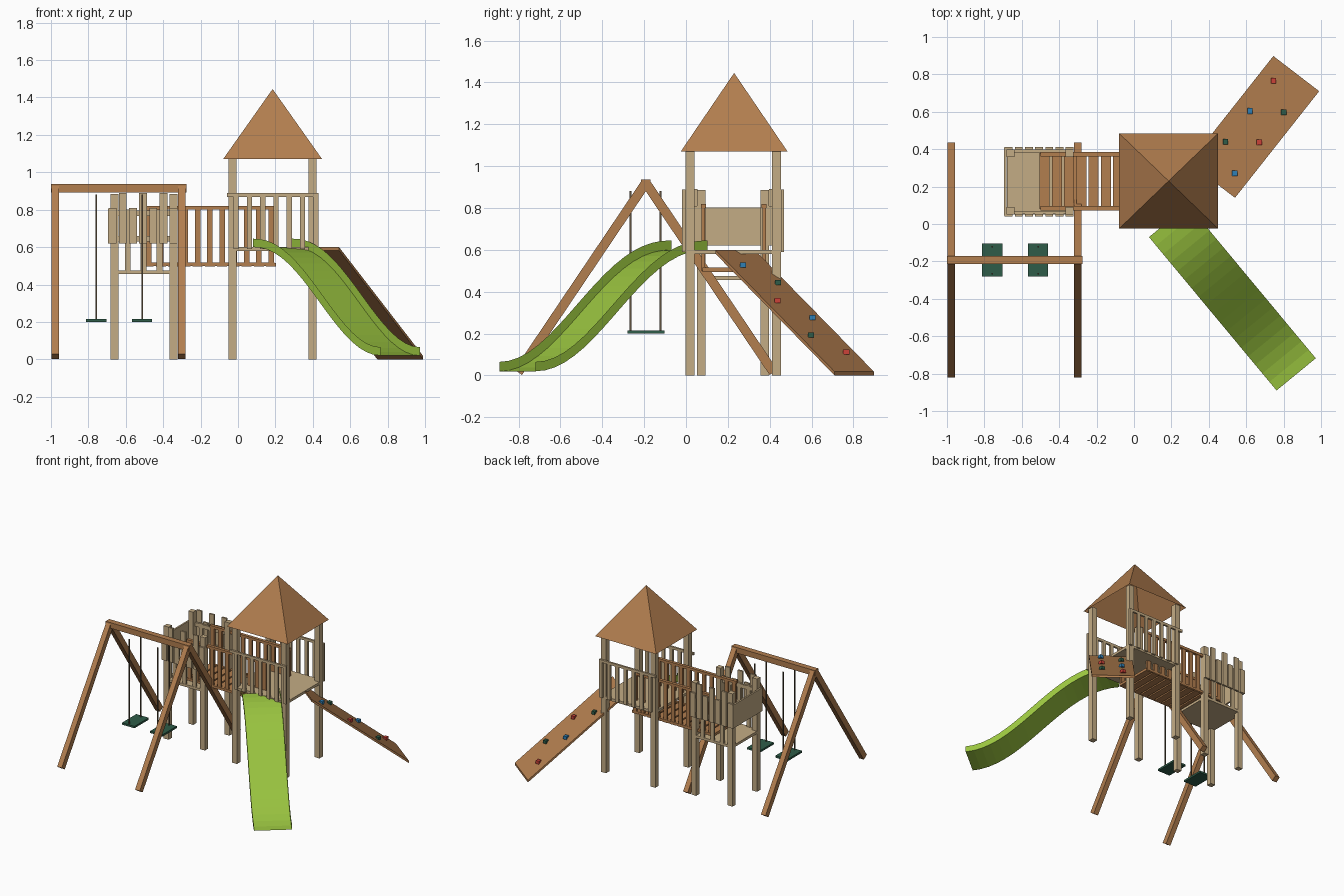
import bpy, bmesh, math
from mathutils import Vector, Matrix

if "Cube" in bpy.data.objects:
    bpy.data.objects.remove(bpy.data.objects["Cube"])


def material(name, rgb):
    m = bpy.data.materials.new(name)
    lin = [((c / 255 + 0.055) / 1.055) ** 2.4 for c in rgb]
    m.diffuse_color = (*lin, 1)
    m.use_nodes = True
    m.node_tree.nodes["Principled BSDF"].inputs["Base Color"].default_value = m.diffuse_color
    return m


TAN = material("pale timber", (196, 172, 133))
WOOD = material("warm timber", (178, 126, 79))
LIME = material("slide green", (153, 195, 63))
SEAT = material("dark green", (46, 92, 72))
ROPE = material("rope brown", (96, 82, 62))
RED = material("hold red", (204, 66, 56))
BLUE = material("hold blue", (46, 128, 182))


def mesh(name, mat, verts, faces):
    me = bpy.data.meshes.new(name)
    me.from_pydata(verts, [], faces)
    me.materials.append(mat)
    ob = bpy.data.objects.new(name, me)
    bpy.context.collection.objects.link(ob)
    return ob


def boxes(name, mat, spans):
    """One object from a list of (x0, x1, y0, y1, z0, z1) boxes."""
    bm = bmesh.new()
    for x0, x1, y0, y1, z0, z1 in spans:
        mat4 = Matrix.Translation(((x0 + x1) / 2, (y0 + y1) / 2, (z0 + z1) / 2)) \
            @ Matrix.Diagonal((x1 - x0, y1 - y0, z1 - z0, 1))
        bmesh.ops.create_cube(bm, size=1, matrix=mat4)
    ob = mesh(name, mat, [], [])
    bm.to_mesh(ob.data)
    bm.free()
    return ob


def oriented_box(name, mat, centre, ax, ay, az, size):
    """Box with its own three axes."""
    ob = boxes(name, mat, [(-size[0] / 2, size[0] / 2, -size[1] / 2, size[1] / 2,
                            -size[2] / 2, size[2] / 2)])
    rot = Matrix((ax, ay, az)).transposed().to_4x4()
    ob.data.transform(Matrix.Translation(centre) @ rot)
    return ob


# Main tower: posts, deck, front and back railings
boxes("tower_posts", TAN, [(x, x + 0.043, y, y + 0.043, 0, 1.09)
                           for x in (-0.05, 0.378) for y in (-0.003, 0.41)])
boxes("tower_deck", TAN, [(-0.05, 0.421, -0.003, 0.453, 0.58, 0.6)])
for side, y, yb in (("front", -0.018, -0.003), ("back", 0.453, 0.438)):
    boxes("tower_rail_" + side, TAN, [(-0.06, 0.43, y, y + 0.015, 0.868, 0.888)])
    boxes("tower_balusters_" + side, TAN,
          [(x - 0.014, x + 0.014, y, y + 0.015, 0.59, 0.87)
           for x in [-0.01 + 0.071 * i for i in range(7)]])

# Pyramid roof, open underneath
mesh("tower_roof", WOOD,
     [(-0.08, -0.025, 1.07), (0.45, -0.025, 1.07), (0.45, 0.485, 1.07),
      (-0.08, 0.485, 1.07), (0.185, 0.23, 1.445)],
     [(i, (i + 1) % 4, 4) for i in range(4)])

# Small tower: posts, deck, stepped pickets and end panel
boxes("lookout_posts", TAN, [(x, x + 0.042, y, y + 0.04, 0, 0.885)
                             for x in (-0.682, -0.366) for y in (0.052, 0.357)])
boxes("lookout_deck", TAN, [(-0.68, -0.326, 0.052, 0.397, 0.455, 0.475)])
for side, y in (("front", 0.04), ("back", 0.397)):
    boxes("lookout_pickets_" + side, TAN,
          [(-0.692 + 0.0545 * i, -0.65 + 0.0545 * i, y, y + 0.014,
            0.62, (0.81, 0.89)[i % 2]) for i in range(7)])
    yb = 0.054 if side == "front" else 0.383
    boxes("lookout_balusters_" + side, TAN,
          [(x - 0.015, x + 0.015, yb, yb + 0.014, 0.47, 0.8) for x in (-0.59, -0.505, -0.42)])
    boxes("lookout_rail_" + side, TAN, [(-0.68, -0.33, yb, yb + 0.014, 0.63, 0.66),
                                        (-0.68, -0.33, yb, yb + 0.014, 0.765, 0.795)])
boxes("lookout_end_panel", TAN, [(-0.695, -0.682, 0.045, 0.408, 0.62, 0.803)])

# Bridge: planks, balusters and rails
xs = [-0.478 + 0.0655 * i for i in range(11)]
boxes("bridge_planks", WOOD, [(x - 0.027, x + 0.027, 0.08, 0.38, 0.495, 0.515) for x in xs])
for side, y in (("front", 0.075), ("back", 0.365)):
    boxes("bridge_balusters_" + side, WOOD,
          [(x - 0.015, x + 0.015, y, y + 0.016, 0.5, 0.81) for x in xs])
    boxes("bridge_rail_" + side, WOOD, [(-0.5, 0.195, y - 0.004, y + 0.02, 0.8, 0.82),
                                        (-0.5, 0.195, y - 0.002, y + 0.018, 0.5, 0.518)])

# Swing frame: beam and splayed legs
boxes("swing_beam", WOOD, [(-1.0, -0.275, -0.215, -0.17, 0.893, 0.937)])
X = Vector((1, 0, 0))
for x in (-0.977, -0.3):
    for s in (-1, 1):
        top, foot = Vector((x, -0.192, 0.92)), Vector((x, -0.192 + s * 0.61, 0.015))
        d = (foot - top).normalized()
        oriented_box("swing_leg", WOOD, (top + foot) / 2, X, d.cross(X), d,
                     (0.04, 0.045, (foot - top).length))

# Two swings: seat and ropes
for x in (-0.758, -0.513):
    boxes("swing_seat", SEAT, [(x - 0.054, x + 0.054, -0.28, -0.103, 0.2, 0.215)])
    boxes("swing_ropes", ROPE, [(x - 0.004, x + 0.004, y - 0.004, y + 0.004, 0.21, 0.88)
                                for y in (-0.265, -0.122)])

# Slide: swept channel with thin side walls
start, run, across = Vector((0.08, -0.07, 0)), Vector((0.682, -0.82, 0)), Vector((0.21, 0.172, 0))
N, verts, faces = 18, [], []
for i in range(N + 1):
    t = i / N
    slope = 0.29 * math.pi * math.sin(math.pi * t ** 1.1) / 1.065
    wall = 0.045 * math.sqrt(1 + slope ** 2)
    z = 0.355 + 0.29 * math.cos(math.pi * t ** 1.1)
    p = start + run * t
    for q, h in ((p, z), (p, z - wall), (p + across, z - wall), (p + across, z)):
        verts.append((q.x, q.y, h))
for i in range(N):
    for k in range(3):
        a = 4 * i + k
        faces.append((a, a + 4, a + 5, a + 1))
mesh("slide", LIME, verts, faces)

# Climbing ramp: sloped board with level foot
top_r, along, side = Vector((0.54, 0.14, 0.6)), Vector((0.45, 0.57, -0.582)), Vector((-0.245, 0.188, 0))
drop = Vector((0, 0, -0.018))
c = [top_r, top_r + along, top_r + along + side, top_r + side]
mesh("climbing_ramp", WOOD, [tuple(v) for v in c + [v + drop for v in c]],
     [(0, 1, 2, 3), (7, 6, 5, 4)] + [(i, i + 4, (i + 1) % 4 + 4, (i + 1) % 4) for i in range(4)])

# Climbing holds on the ramp surface
u, v = along.normalized(), side.normalized()
n = u.cross(v).normalized()
n = n if n.z > 0 else -n
for mat, x, y in ((RED, 0.743, 0.762), (SEAT, 0.798, 0.593), (BLUE, 0.617, 0.6),
                  (RED, 0.667, 0.433), (SEAT, 0.486, 0.436), (BLUE, 0.536, 0.268)):
    z = top_r.z - (n.x * (x - top_r.x) + n.y * (y - top_r.y)) / n.z
    oriented_box("climbing_hold", mat, Vector((x, y, z)) + n * 0.008, X, Vector((0, 1, 0)),
                 Vector((0, 0, 1)), (0.028, 0.03, 0.024))
